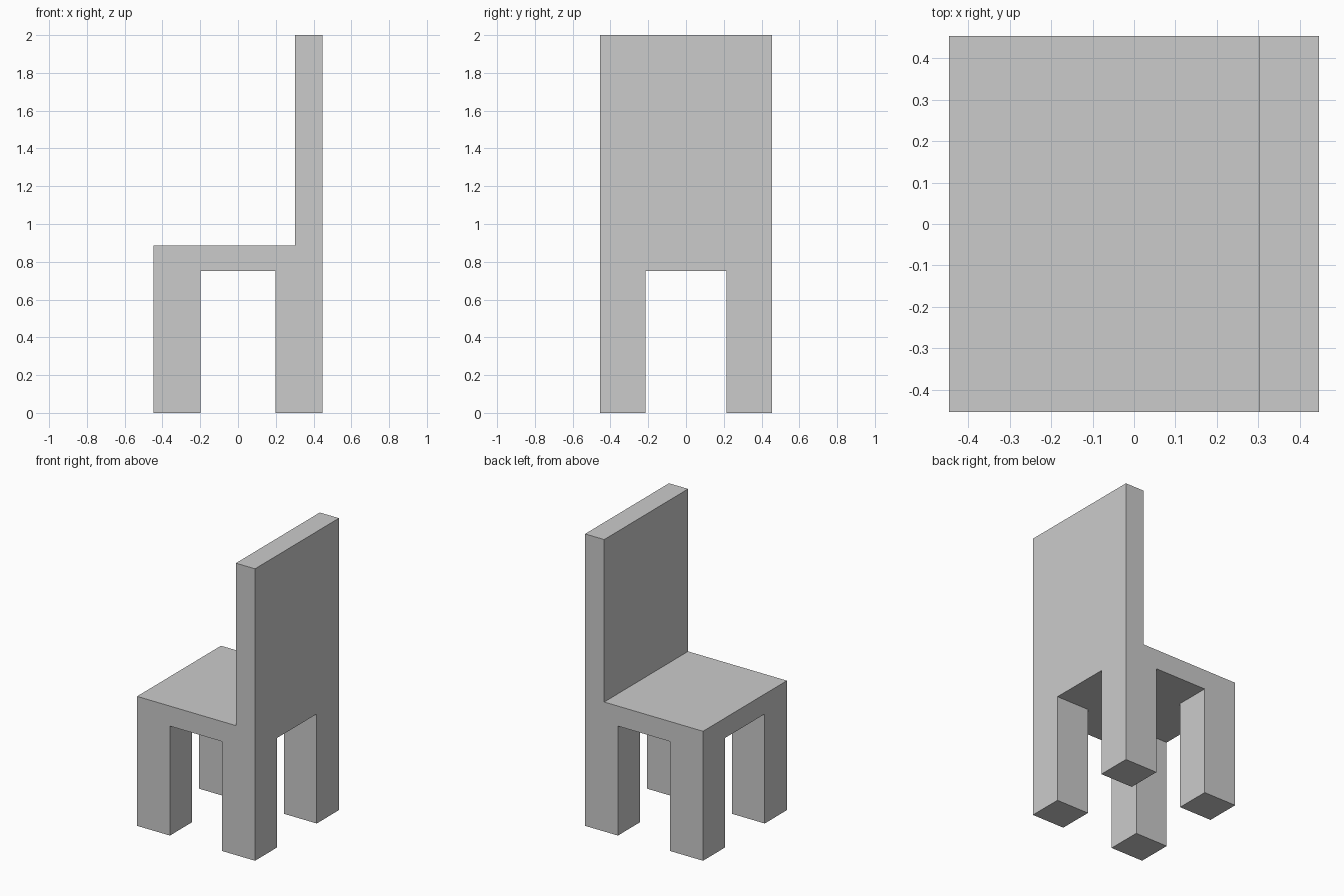
import bpy
import bmesh
from mathutils import Vector

if "Cube" in bpy.data.objects:
    bpy.data.objects.remove(bpy.data.objects["Cube"])

HX, HY = 0.447, 0.454          # half footprint
GAP_X, GAP_Y = 0.198, 0.214    # half gap between legs
SEAT_LOW, SEAT_TOP, TOP = 0.75, 0.887, 2.0
BACK_X = 0.302


def prism(name, points, direction):
    """Extrude a closed outline along a vector into a solid."""
    bm = bmesh.new()
    vec = Vector(direction)
    low = [bm.verts.new(p) for p in points]
    high = [bm.verts.new(Vector(p) + vec) for p in points]
    bm.faces.new(low)
    bm.faces.new(high[::-1])
    n = len(points)
    for i in range(n):
        j = (i + 1) % n
        bm.faces.new((low[i], high[i], high[j], low[j]))
    bmesh.ops.recalc_face_normals(bm, faces=bm.faces)
    mesh = bpy.data.meshes.new(name)
    bm.to_mesh(mesh)
    bm.free()
    obj = bpy.data.objects.new(name, mesh)
    bpy.context.collection.objects.link(obj)
    return obj


# Seat and backrest: L-shaped side profile across the full depth
profile = [(-HX, 0), (HX, 0), (HX, TOP), (BACK_X, TOP),
           (BACK_X, SEAT_TOP), (-HX, SEAT_TOP)]
chair = prism("chair", [(x, -HY, z) for x, z in profile], (0, 2 * HY, 0))

# Cross-shaped cutter leaves the four corner legs
R = 0.7
quarter = [(R, GAP_Y), (GAP_X, GAP_Y), (GAP_X, R)]
cross = (quarter
         + [(-x, y) for x, y in reversed(quarter)]
         + [(-x, -y) for x, y in quarter]
         + [(x, -y) for x, y in reversed(quarter)])
cutter = prism("leg_gap_cutter", [(x, y, -0.2) for x, y in cross],
               (0, 0, SEAT_LOW + 0.2))
cutter.hide_render = True

mod = chair.modifiers.new("leg_gaps", 'BOOLEAN')
mod.operation = 'DIFFERENCE'
mod.solver = 'EXACT'
mod.object = cutter
bpy.context.view_layer.objects.active = chair
chair.select_set(True)
bpy.ops.object.modifier_apply(modifier=mod.name)
bpy.data.objects.remove(cutter)
